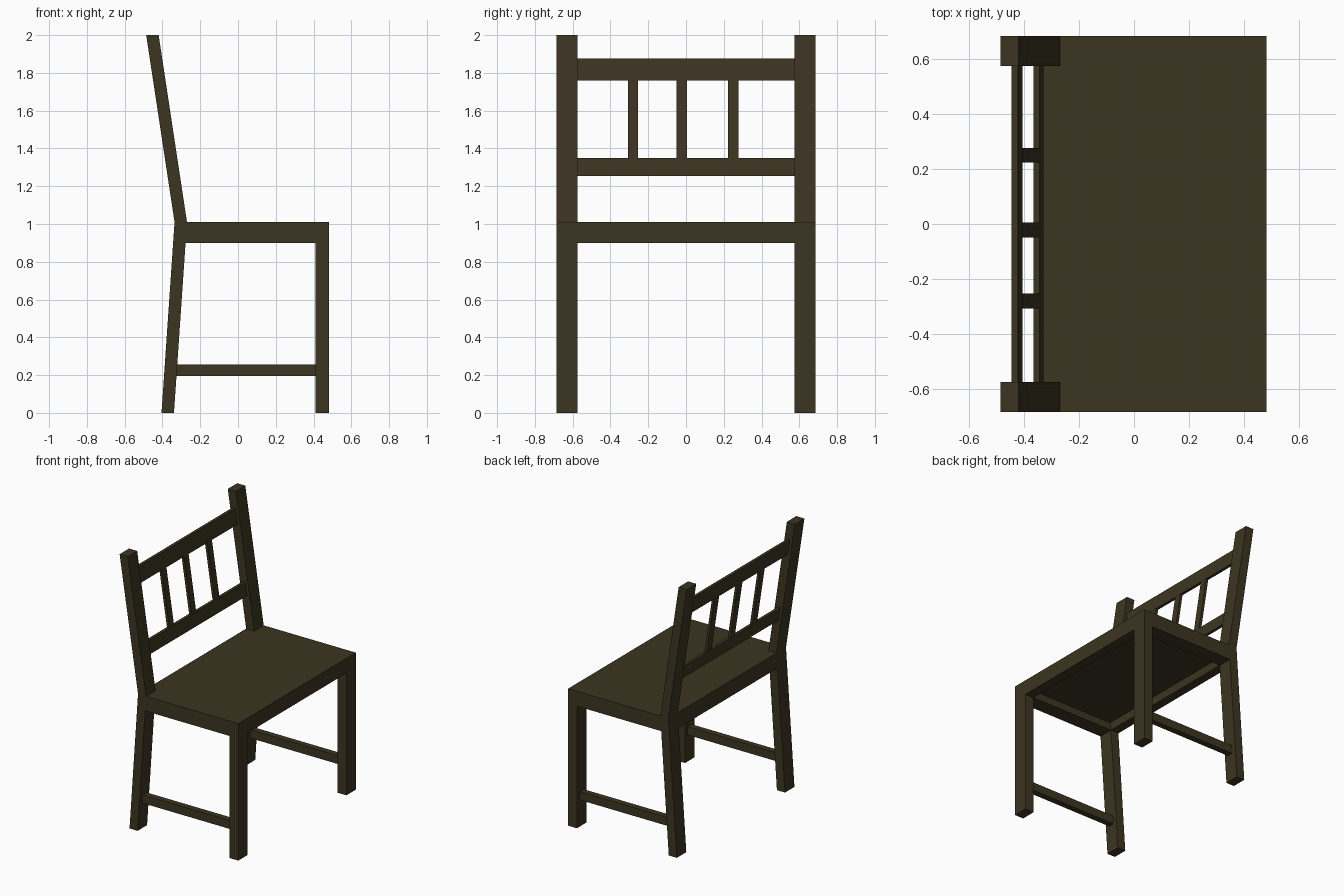
import bpy, bmesh

if "Cube" in bpy.data.objects:
    bpy.data.objects.remove(bpy.data.objects["Cube"])

mat = bpy.data.materials.new("dark_wood")
mat.diffuse_color = (0.045, 0.035, 0.015, 1)
mat.use_nodes = True
mat.node_tree.nodes["Principled BSDF"].inputs["Base Color"].default_value = mat.diffuse_color


def prism(name, profile, y0, y1):
    """Extrude a side profile of (x, z) points from y0 to y1."""
    bm = bmesh.new()
    face = bm.faces.new([bm.verts.new((x, y0, z)) for x, z in profile])
    ext = bmesh.ops.extrude_face_region(bm, geom=[face])["geom"]
    verts = [v for v in ext if isinstance(v, bmesh.types.BMVert)]
    bmesh.ops.translate(bm, verts=verts, vec=(0, y1 - y0, 0))
    bmesh.ops.recalc_face_normals(bm, faces=bm.faces)
    me = bpy.data.meshes.new(name)
    bm.to_mesh(me)
    bm.free()
    me.materials.append(mat)
    ob = bpy.data.objects.new(name, me)
    bpy.context.collection.objects.link(ob)
    return ob


def box(x0, x1, z0, z1):
    return [(x0, z0), (x1, z0), (x1, z1), (x0, z1)]


def leg_x(z):
    """Centre line of the bent back post."""
    if z < SEAT:
        return -0.372 + 0.069 * z / SEAT
    return -0.303 - 0.15 * (z - SEAT) / (2 - SEAT)


def slanted(z0, z1, half):
    """Profile following the back post, half thickness given."""
    a, b = leg_x(z0), leg_x(z1)
    return [(a - half, z0), (a + half, z0), (b + half, z1), (b - half, z1)]


SEAT, APRON = 1.01, 0.90
OUT, INN = 0.685, 0.575
HALF = 0.033

# Legs, side aprons and stretchers, one set per side
for side, s in (("right", -1), ("left", 1)):
    a, b = s * INN, s * OUT
    prism("front_leg_" + side, box(0.41, 0.482, 0, APRON), a, b)
    lower = slanted(0, SEAT, HALF)
    upper = slanted(SEAT, 2, HALF)
    prism("back_post_" + side, lower[:2] + upper[1:] + lower[3:], a, b)
    xa = leg_x(APRON) + HALF
    xs = leg_x(SEAT) + HALF
    prism("side_apron_" + side, [(xa, APRON), (0.482, APRON), (0.482, SEAT), (xs, SEAT)], a, b)
    prism("stretcher_" + side, box(leg_x(0.23) + 0.02, 0.42, 0.195, 0.257), s * 0.605, s * 0.65)

# Seat panel with front and back aprons
prism("seat", box(leg_x(SEAT) + HALF, 0.41, 0.955, SEAT), -INN, INN)
prism("front_apron", box(0.41, 0.482, APRON, SEAT), -INN, INN)
prism("back_apron", slanted(APRON, SEAT, HALF), -INN, INN)

# Backrest rails
prism("lower_rail", slanted(1.255, 1.35, 0.011), -INN, INN)
prism("top_rail", slanted(1.76, 1.875, 0.011), -INN, INN)

# Backrest slats
for i, y in enumerate((-0.28, -0.022, 0.25)):
    prism(f"slat_{i + 1}", slanted(1.35, 1.76, 0.010), y - 0.027, y + 0.027)
